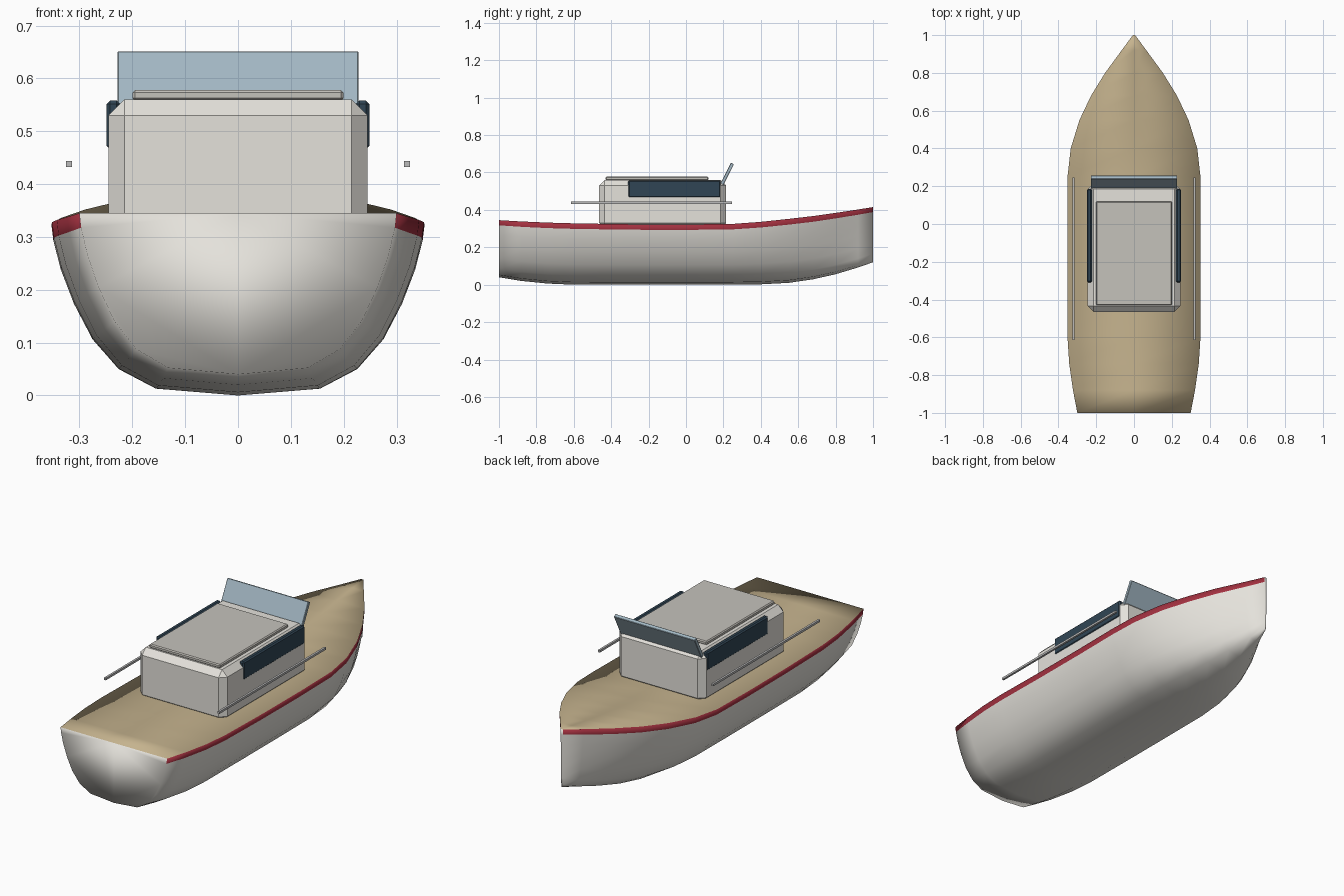
import bpy, bmesh, math

if "Cube" in bpy.data.objects:
    bpy.data.objects.remove(bpy.data.objects["Cube"])


def material(name, rgb):
    m = bpy.data.materials.new(name)
    m.diffuse_color = (*rgb, 1)
    m.use_nodes = True
    m.node_tree.nodes["Principled BSDF"].inputs["Base Color"].default_value = m.diffuse_color
    return m


white = material("off_white", (0.78, 0.76, 0.71))
tan = material("deck_tan", (0.56, 0.45, 0.27))
red = material("trim_red", (0.36, 0.03, 0.05))
navy = material("window_navy", (0.03, 0.06, 0.09))
glass = material("windshield_blue", (0.36, 0.47, 0.54))
grey = material("hatch_grey", (0.56, 0.54, 0.50))
steel = material("rail_steel", (0.5, 0.5, 0.5))


def box(name, centre, size, mat, bevel=0.0, tilt=0.0):
    bm = bmesh.new()
    bmesh.ops.create_cube(bm, size=1)
    bmesh.ops.scale(bm, vec=size, verts=bm.verts)
    if bevel:
        bmesh.ops.bevel(bm, geom=bm.edges[:], offset=bevel, segments=1, affect='EDGES')
    me = bpy.data.meshes.new(name)
    bm.to_mesh(me)
    bm.free()
    me.materials.append(mat)
    ob = bpy.data.objects.new(name, me)
    ob.location = centre
    ob.rotation_euler.x = tilt
    bpy.context.collection.objects.link(ob)
    return ob


# Hull stations: y, half width, keel height, sheer height
stations = [(-1, .30, .04, .345), (-.88, .323, .02, .338), (-.74, .343, .006, .332),
            (-.6, .352, 0, .328), (-.3, .353, 0, .323), (0, .353, 0, .322),
            (.25, .352, 0, .325), (.4, .335, .002, .336), (.55, .289, .01, .352),
            (.68, .227, .029, .367), (.8, .153, .056, .384), (.92, .065, .092, .402),
            (1, .006, .12, .415)]
# Half cross-section: fraction of width, fraction of height
section = [(0, 0), (.44, .04), (.64, .155), (.78, .33), (.88, .54), (.95, .74), (.99, .91), (1, 1)]
ring = [(-u, t) for u, t in section[:0:-1]] + section
n = len(ring)

bm = bmesh.new()
rows = [[bm.verts.new((u * w, y, k + t * (s - k))) for u, t in ring]
        for y, w, k, s in stations]
centre = [bm.verts.new((0, y, s)) for y, w, k, s in stations]
for i in range(len(rows) - 1):
    a, b = rows[i], rows[i + 1]
    for j in range(n - 1):
        f = bm.faces.new((a[j], a[j + 1], b[j + 1], b[j]))
        f.material_index = 2 if j in (0, n - 2) else 0
    # deck halves
    for q in ((a[0], b[0], centre[i + 1], centre[i]), (centre[i], centre[i + 1], b[-1], a[-1])):
        bm.faces.new(q).material_index = 1
# transom and stem
bm.faces.new(rows[0] + [centre[0]])
bm.faces.new(rows[-1] + [centre[-1]])
bmesh.ops.recalc_face_normals(bm, faces=bm.faces[:])
for f in bm.faces:
    f.smooth = True
me = bpy.data.meshes.new("hull")
bm.to_mesh(me)
bm.free()
for m in (white, tan, red):
    me.materials.append(m)
bpy.context.collection.objects.link(bpy.data.objects.new("hull", me))

# Cabin, roof hatch and raked windshield
box("cabin", (0, -.125, .43), (.49, .68, .26), white, .03)
box("roof_hatch", (0, -.155, .568), (.40, .55, .02), grey, .005)
box("windshield", (0, .22, .592), (.457, .018, .125), glass, .002, -math.radians(27))

# Side windows and grab rails
for side, x in (("left", -1), ("right", 1)):
    box(side + "_window", (x * .236, -.062, .512), (.025, .494, .092), navy, .006)
    box(side + "_rail", (x * .32, -.185, .438), (.011, .86, .011), steel)
